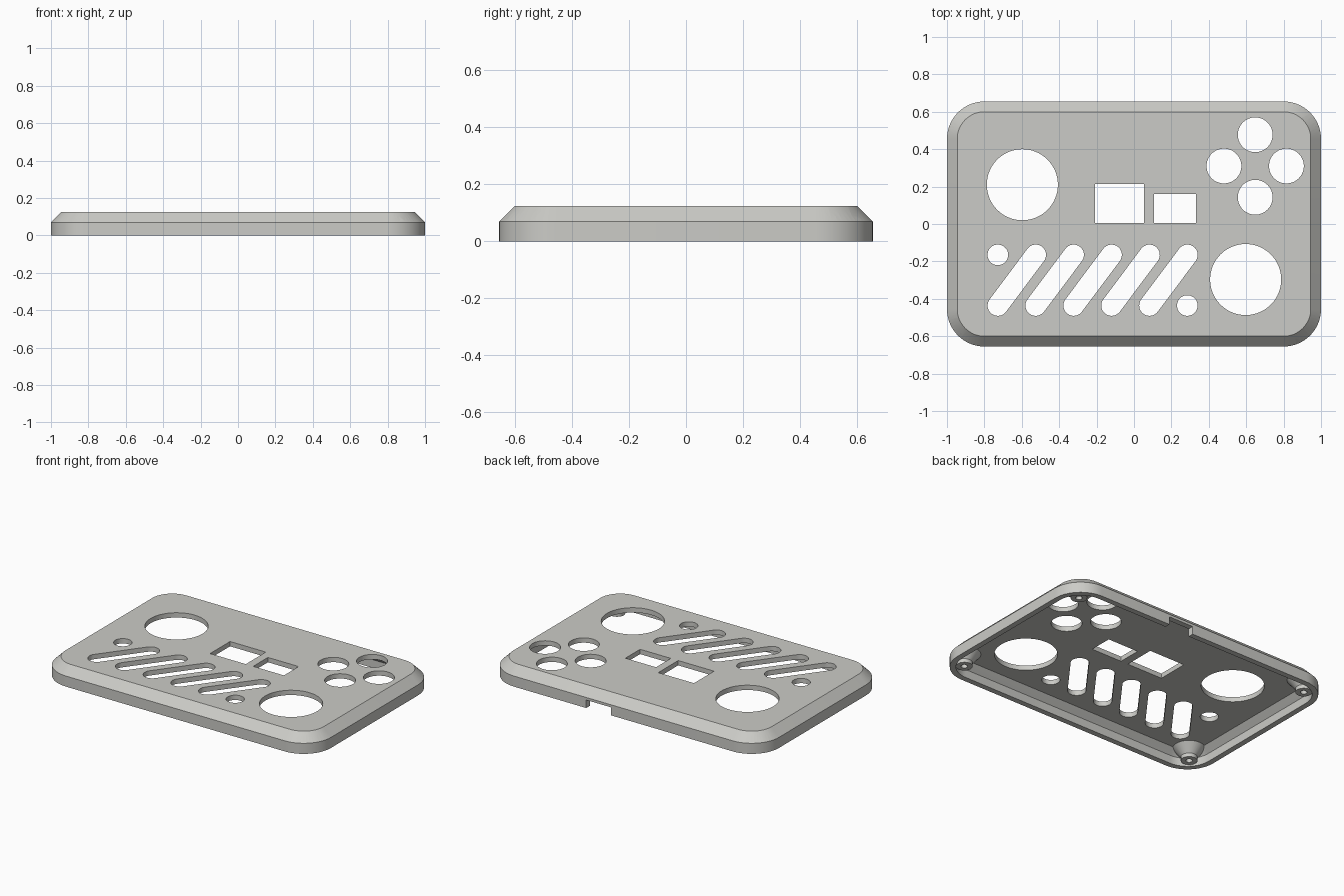
import bpy, bmesh, math

if "Cube" in bpy.data.objects:
    bpy.data.objects.remove(bpy.data.objects["Cube"])

HX, HY, TOP = 1.0, 0.655, 0.125      # half sizes and height
CORNER, CHAMFER_Z = 0.2, 0.07        # corner radius, start of the bevelled edge
WALL, CEILING = 0.037, 0.093         # wall thickness, underside of the plate


def new_object(name, bm):
    bmesh.ops.recalc_face_normals(bm, faces=bm.faces)
    mesh = bpy.data.meshes.new(name)
    bm.to_mesh(mesh)
    bm.free()
    obj = bpy.data.objects.new(name, mesh)
    bpy.context.collection.objects.link(obj)
    return obj


def loft(bm, loops):
    """Closed solid through a stack of equal-length loops."""
    rings = [[bm.verts.new(p) for p in loop] for loop in loops]
    n = len(rings[0])
    for a, b in zip(rings, rings[1:]):
        for i in range(n):
            j = (i + 1) % n
            bm.faces.new((a[i], a[j], b[j], b[i]))
    bm.faces.new(rings[0][::-1])
    bm.faces.new(rings[-1])


def rounded_rect(inset, z, seg=16):
    """Rounded rectangle, inset from the outer outline."""
    pts, r = [], CORNER - inset
    for k, (sx, sy) in enumerate(((1, 1), (-1, 1), (-1, -1), (1, -1))):
        for i in range(seg + 1):
            a = math.pi / 2 * (k + i / seg)
            pts.append((sx * (HX - CORNER) + r * math.cos(a),
                        sy * (HY - CORNER) + r * math.sin(a), z))
    return pts


def circle(x, y, r, z, n=48):
    return [(x + r * math.cos(2 * math.pi * i / n),
             y + r * math.sin(2 * math.pi * i / n), z) for i in range(n)]


def slot(x1, y1, x2, y2, r, z, n=16):
    """Stadium outline between two centres."""
    d = math.atan2(y2 - y1, x2 - x1)
    pts = []
    for cx, cy, start in ((x2, y2, d - math.pi / 2), (x1, y1, d + math.pi / 2)):
        for i in range(n + 1):
            a = start + math.pi * i / n
            pts.append((cx + r * math.cos(a), cy + r * math.sin(a), z))
    return pts


def box(x1, x2, y1, y2, z):
    return [(x1, y1, z), (x2, y1, z), (x2, y2, z), (x1, y2, z)]


def boolean(target, tool, operation, remove=True):
    mod = target.modifiers.new(operation, 'BOOLEAN')
    mod.operation, mod.solver, mod.object = operation, 'EXACT', tool
    bpy.ops.object.select_all(action='DESELECT')
    bpy.context.view_layer.objects.active = target
    target.select_set(True)
    bpy.ops.object.modifier_apply(modifier=mod.name)
    if remove:
        bpy.data.objects.remove(tool)


def solid(name, *stacks):
    bm = bmesh.new()
    for loops in stacks:
        loft(bm, loops)
    return new_object(name, bm)


# outer body with bevelled upper edge
outer_loops = [rounded_rect(0, 0), rounded_rect(0, CHAMFER_Z),
               rounded_rect(TOP - CHAMFER_Z, TOP)]
cover = solid("faceplate_cover", outer_loops)
limit = solid("post_limit", outer_loops)

# hollow underside following the bevel
slope_z = CHAMFER_Z - WALL * (math.sqrt(2) - 1)
cavity = solid("cavity", [rounded_rect(WALL, -0.1), rounded_rect(WALL, slope_z),
                          rounded_rect(WALL + CEILING - slope_z, CEILING)])
boolean(cover, cavity, 'DIFFERENCE')

# flared screw posts in the four corners
corners = [(sx * 0.88, sy * 0.535) for sx in (-1, 1) for sy in (-1, 1)]
post_profile = ((0.05, 0.01), (0.05, 0.035), (0.1, CEILING), (0.1, 0.105))
posts = solid("screw_posts", *[[circle(x, y, r, z, 32) for r, z in post_profile]
                               for x, y in corners])
boolean(posts, limit, 'INTERSECT')
boolean(cover, posts, 'UNION')

# screw holes, blind from below
boolean(cover, solid("screw_holes", *[[circle(x, y, 0.02, z, 20) for z in (-0.05, 0.08)]
                                      for x, y in corners]), 'DIFFERENCE')

# openings through the plate
LOW, HIGH = 0.06, 0.2
openings = []
rounds = [(-0.597, 0.21, 0.19), (0.597, -0.297, 0.19),
          (-0.728, -0.165, 0.055), (0.285, -0.436, 0.055)]
rounds += [(0.648 + dx, 0.31 + dy, 0.093)
           for dx, dy in ((0.167, 0), (-0.167, 0), (0, 0.167), (0, -0.167))]
for x, y, r in rounds:
    openings.append([circle(x, y, r, z, 64) for z in (LOW, HIGH)])
for i in range(5):
    x = -0.728 + 0.2027 * i
    openings.append([slot(x, -0.436, x + 0.2027, -0.165, 0.055, z) for z in (LOW, HIGH)])
for x1, x2, y2 in ((-0.209, 0.053, 0.215), (0.107, 0.332, 0.16)):
    openings.append([box(x1, x2, 0.006, y2, z) for z in (LOW, HIGH)])
boolean(cover, solid("openings", *openings), 'DIFFERENCE')

# cable notch in the back wall
notch = solid("cable_notch", [box(0.09, 0.272, 0.59, 0.75, z) for z in (-0.05, 0.053)])
boolean(cover, notch, 'DIFFERENCE')

# single grey plastic
grey = bpy.data.materials.new("light grey plastic")
grey.diffuse_color = (0.6, 0.6, 0.57, 1)
grey.use_nodes = True
grey.node_tree.nodes["Principled BSDF"].inputs["Base Color"].default_value = grey.diffuse_color
cover.data.materials.clear()
cover.data.materials.append(grey)
for p in cover.data.polygons:
    p.material_index = 0
bpy.ops.object.select_all(action='DESELECT')
bpy.context.view_layer.objects.active = cover
cover.select_set(True)
bpy.ops.object.shade_smooth_by_angle(angle=math.radians(30))
